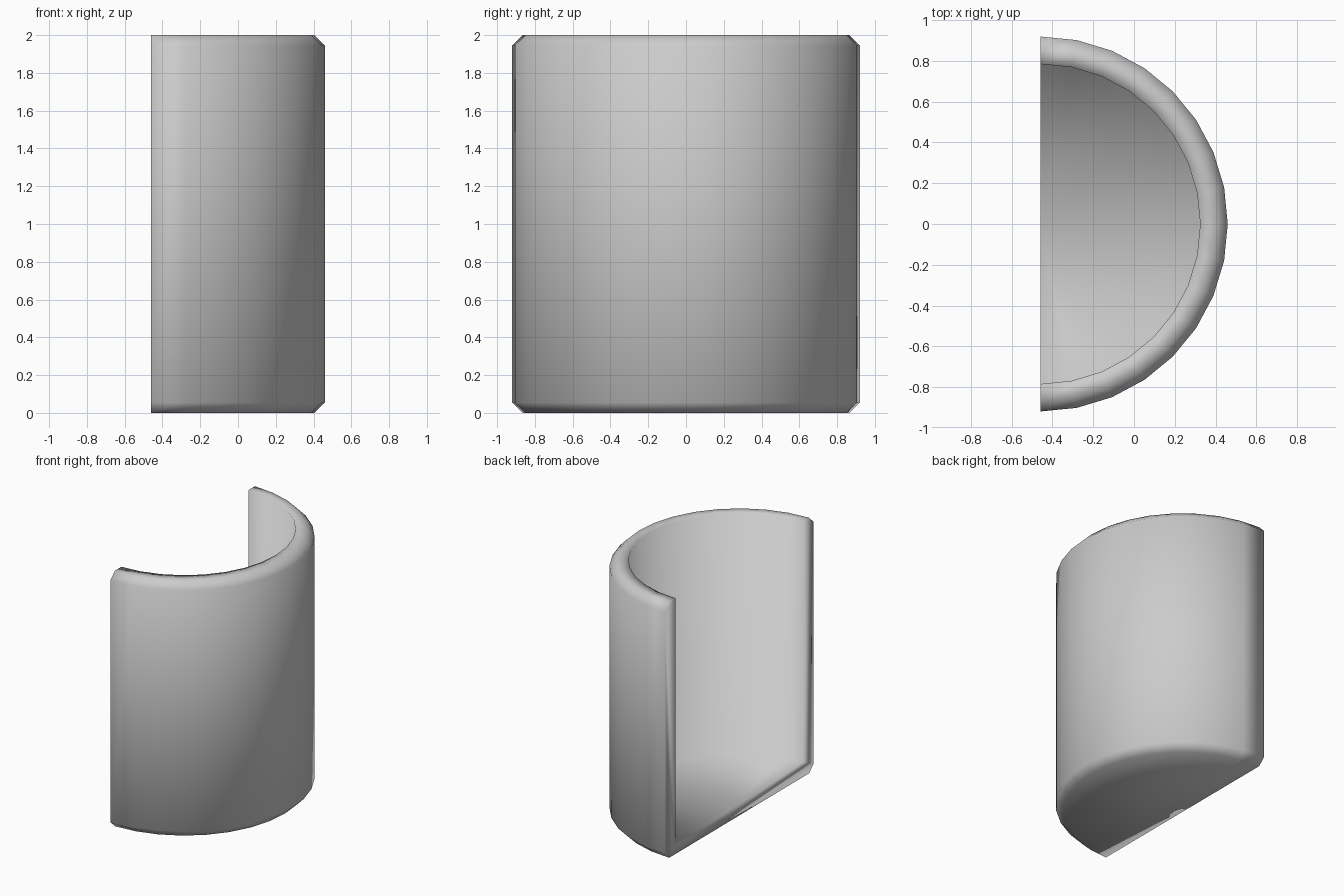
import bpy, bmesh, math

if "Cube" in bpy.data.objects:
    bpy.data.objects.remove(bpy.data.objects["Cube"])

R_OUT, R_IN = 0.92, 0.785      # outer and inner wall radius
HEIGHT, FLOOR, CHAMFER = 2.0, 0.12, 0.055
STEPS = 16                     # facets around the half circle
CUT_X = -0.46                  # flat open side

# Wall and floor cross-section (radius, z), from the axis outwards and back
profile = [
    (0, 0), (R_OUT - CHAMFER, 0), (R_OUT, CHAMFER),
    (R_OUT, HEIGHT - CHAMFER), (R_OUT - CHAMFER, HEIGHT),
    (R_IN, HEIGHT), (R_IN, FLOOR), (0, FLOOR),
]

bm = bmesh.new()
axis = {z: bm.verts.new((CUT_X, 0, z)) for r, z in profile if r == 0}


def ring(angle):
    c, s = math.cos(angle), math.sin(angle)
    return [axis[z] if r == 0 else bm.verts.new((CUT_X + r * c, r * s, z))
            for r, z in profile]


# Sweep the section through half a turn
rings = [ring(-math.pi / 2 + math.pi * i / STEPS) for i in range(STEPS + 1)]
for a, b in zip(rings, rings[1:]):
    for i in range(len(profile) - 1):
        corners = [a[i], b[i], b[i + 1], a[i + 1]]
        bm.faces.new(list(dict.fromkeys(corners)))

# Flat cut face: one U-shaped polygon through both end sections
bm.faces.new(rings[0][1:-1] + [axis[FLOOR]] + rings[-1][-2:0:-1] + [axis[0]])
bmesh.ops.recalc_face_normals(bm, faces=bm.faces)
for f in bm.faces:
    f.smooth = True

mesh = bpy.data.meshes.new("half_cup")
bm.to_mesh(mesh)
bm.free()
cup = bpy.data.objects.new("half_cup", mesh)
bpy.context.collection.objects.link(cup)
